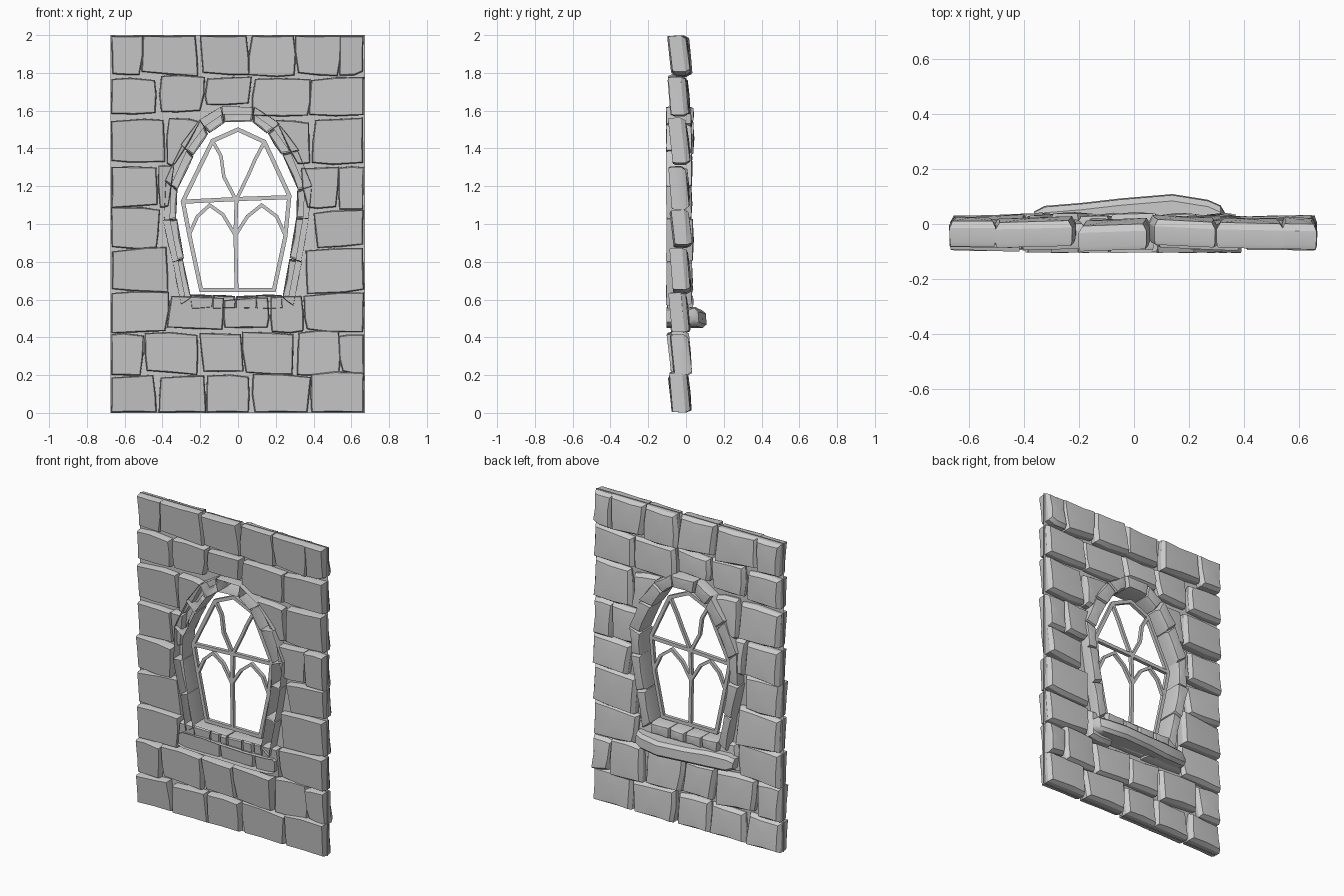
import bpy, bmesh, random
from mathutils import Vector

if "Cube" in bpy.data.objects:
    bpy.data.objects.remove(bpy.data.objects["Cube"])

random.seed(7)
J = random.uniform


def finish(name, bm, angle=0.5):
    me = bpy.data.meshes.new(name)
    bmesh.ops.recalc_face_normals(bm, faces=bm.faces)
    bm.to_mesh(me)
    bm.free()
    ob = bpy.data.objects.new(name, me)
    bpy.context.collection.objects.link(ob)
    bpy.ops.object.select_all(action='DESELECT')
    ob.select_set(True)
    bpy.context.view_layer.objects.active = ob
    bpy.ops.object.shade_smooth_by_angle(angle=angle)
    return ob


def stone(bm, corners, y0, y1, jit=0.014, lean=-.09, tilt=0.05, bulge=0.012, inset=0.014,
          front=True):
    """Chipped block: xz outline, soft front edge (y0), chamfered domed back (y1)."""
    pts = []
    cs = [Vector((x + (J(-jit, jit) if abs(x) < .66 else J(-.004, .004)),
                  z + (J(-jit, jit) if .02 < z < 1.98 else 0))) for x, z in corners]
    c = sum(cs, Vector((0, 0))) / len(cs)
    for a, b in zip(cs, cs[1:] + cs[:1]):
        m = a.lerp(b, J(.35, .65))
        if .02 < m.y < 1.98 and abs(m.x) < .66:
            m += (m - c).normalized() * J(0, 1) * bulge
        pts += [a, m]
    ta, tb = J(-tilt, tilt), lean + J(-tilt, tilt) * .5
    rings = []
    for y, d in ((y0, inset * .5), (y0 + .015, .001), (y1 - .025, 0), (y1, inset * 1.3)):
        ring = []
        for p in pts:
            v = p - c
            q = c + v * max(.3, 1 - d / max(v.length, .02))
            ring.append(bm.verts.new((q.x, y + ta * v.x + tb * v.y, q.y)))
        rings.append(ring)
    n = len(pts)
    for r, s in zip(rings, rings[1:]):
        for i in range(n):
            bm.faces.new((r[i], r[(i + 1) % n], s[(i + 1) % n], s[i]))
    if front:
        bm.faces.new(rings[0])
    top = bm.verts.new((c.x, y1 + .006, c.y))
    for i in range(n):
        bm.faces.new((rings[3][i], rings[3][(i + 1) % n], top))


# Regular courses of wall stones: z range and vertical joints per run
rows = [
    (.003, .20, [-.675, -.43, -.175, .075, .38, .67]),
    (.21, .42, [-.675, -.50, -.20, .025, .305, .54, .67]),
    (.43, .63, [-.675, -.37]), (.43, .63, [.35, .67]),
    (.44, .61, [-.37, -.08, .165, .35]),
    (.645, .865, [-.675, -.375]), (.64, .86, [.355, .67]),
    (.88, 1.075, [-.675, -.41]), (.88, 1.07, [.405, .67]),
    (1.09, 1.31, [-.675, -.42]), (1.09, 1.30, [.535, .67]),
    (1.325, 1.555, [-.675, -.385]), (1.325, 1.55, [.39, .67]),
    (1.59, 1.775, [-.675, -.42, -.18]), (1.585, 1.765, [.08, .38, .67]),
    (1.645, 1.775, [-.175, .075]),
    (1.795, 1.997, [-.675, -.51, -.205, .055, .305, .54, .67]),
]
bm = bmesh.new()
g = .006
for z0, z1, xs in rows:
    for a, b in zip(xs, xs[1:]):
        o = J(-.008, .008)
        stone(bm, [(a + g, z0), (b - g, z0), (b - g, z1), (a + g, z1)], -.079 + o, .013 + o)
# Stones trimmed to follow the arch
for q in (
    [(-.41, 1.09), (-.37, 1.09), (-.34, 1.31), (-.42, 1.31)],
    [(.37, 1.09), (.52, 1.09), (.53, 1.30), (.33, 1.30)],
    [(-.38, 1.32), (-.33, 1.32), (-.20, 1.54), (-.37, 1.56)],
    [(.32, 1.32), (.38, 1.32), (.38, 1.54), (.20, 1.55)],
):
    stone(bm, q, -.078, .012, jit=.005)
finish("wall_stones", bm)

# Surround outlines, bottom left over the top to bottom right
outer = [(-.30, .57), (-.345, .80), (-.395, 1.02), (-.385, 1.23), (-.30, 1.42), (-.20, 1.55),
         (-.09, 1.62), (.09, 1.62), (.22, 1.53), (.32, 1.39), (.39, 1.20), (.375, 1.03),
         (.335, .80), (.29, .57)]
inner = [(-.25, .61), (-.29, .82), (-.325, 1.03), (-.32, 1.18), (-.24, 1.36), (-.155, 1.48),
         (-.075, 1.54), (.075, 1.54), (.155, 1.48), (.23, 1.37), (.315, 1.18), (.31, 1.03),
         (.275, .82), (.235, .61)]

# Thin mortar sheet with window opening
bm = bmesh.new()
edges = []
mid = [((a[0] + b[0]) / 2, (a[1] + b[1]) / 2) for a, b in zip(outer, inner)]
for loop in ([(-.675, 0), (.672, 0), (.672, 2), (-.675, 2)], mid):
    vs = [bm.verts.new((x, -.037, z)) for x, z in loop]
    edges += [bm.edges.new((vs[i - 1], vs[i])) for i in range(len(vs))]
bmesh.ops.triangle_fill(bm, use_beauty=True, use_dissolve=False, edges=edges, normal=(0, -1, 0))
finish("mortar_sheet", bm)

# Arch blocks around the window, open at the front
bm = bmesh.new()
for i in range(len(outer) - 1):
    stone(bm, [outer[i], inner[i], inner[i + 1], outer[i + 1]], -.104, .032 + J(-.008, .008),
          jit=.004, lean=0, tilt=.02, bulge=.004, inset=.008, front=False)
finish("arch_surround", bm)

# Small ledge blocks under the window
bm = bmesh.new()
xs = [-.25, -.13, -.01, .10, .24]
for a, b in zip(xs, xs[1:]):
    stone(bm, [(a, .555), (b - .004, .555), (b - .004, .622), (a, .622)], -.098, .035,
          jit=.005, lean=0, tilt=.02, bulge=.003, inset=.008, front=False)
finish("ledge_blocks", bm)

# Bowed sill through the wall, open at the front: (x, back y, bottom z, top z)
bm = bmesh.new()
prev = None
stations = [(-.365, .045, .475, .54), (-.325, .066, .46, .56), (-.19, .077, .455, .56),
            (-.05, .093, .455, .55), (.14, .109, .45, .545), (.27, .088, .455, .55),
            (.315, .068, .465, .555), (.332, .04, .48, .545)]
for x, y, a, b in stations:
    ring = [bm.verts.new(p) for p in ((x, -.104, a), (x, y - .02, a), (x, y, a + .018),
                                      (x, y - .004, b - .02), (x, y - .025, b), (x, -.104, b))]
    if prev:
        for i in range(1, 6):
            bm.faces.new((prev[i - 1], prev[i], ring[i], ring[i - 1]))
    else:
        bm.faces.new(ring)
    prev = ring
bm.faces.new(prev)
finish("window_sill", bm, .6)


def bar(name, path, w=.018, closed=False, y=-.037, depth=.022):
    """Square-section mitred strip following an xz path."""
    bm = bmesh.new()
    P = [Vector(p) for p in path]
    n = len(P)
    rings = []
    for i, p in enumerate(P):
        a = P[i - 1] if (i or closed) else None
        b = P[(i + 1) % n] if (i < n - 1 or closed) else None
        d0 = (p - a).normalized() if a is not None else (b - p).normalized()
        d1 = (b - p).normalized() if b is not None else d0
        n0 = Vector((-d0.y, d0.x))
        m = (n0 + Vector((-d1.y, d1.x))).normalized()
        off = m * (w / 2 / max(.4, m.dot(n0)))
        rings.append([bm.verts.new((p.x + s * off.x, y + t * depth / 2, p.y + s * off.y))
                      for s, t in ((-1, -1), (1, -1), (1, 1), (-1, 1))])
    for i in range(n if closed else n - 1):
        r, s = rings[i], rings[(i + 1) % n]
        for k in range(4):
            bm.faces.new((r[k - 1], r[k], s[k], s[k - 1]))
    if not closed:
        bm.faces.new(rings[0])
        bm.faces.new(rings[-1])
    finish(name, bm)


# Window lattice
bar("window_frame", [(-.195, .65), (-.255, .93), (-.292, 1.12), (-.135, 1.44), (0, 1.50),
                     (.14, 1.435), (.272, 1.15), (.25, .93), (.19, .65)], .022, True)
bar("cross_bar", [(-.29, 1.118), (-.01, 1.132), (.272, 1.142)], .022)
bar("centre_mullion", [(-.008, .65), (-.014, .95), (-.008, 1.132)], .02)
bar("upper_left_bar", [(-.012, 1.13), (-.075, 1.25), (-.09, 1.36), (-.135, 1.44)])
bar("upper_right_bar", [(-.008, 1.13), (.055, 1.26), (.09, 1.34), (.14, 1.435)])
bar("left_arch", [(-.26, .94), (-.215, 1.04), (-.15, 1.10), (-.08, 1.05), (-.014, .94)])
bar("right_arch", [(-.014, .94), (.05, 1.04), (.125, 1.10), (.205, 1.04), (.25, .94)])
